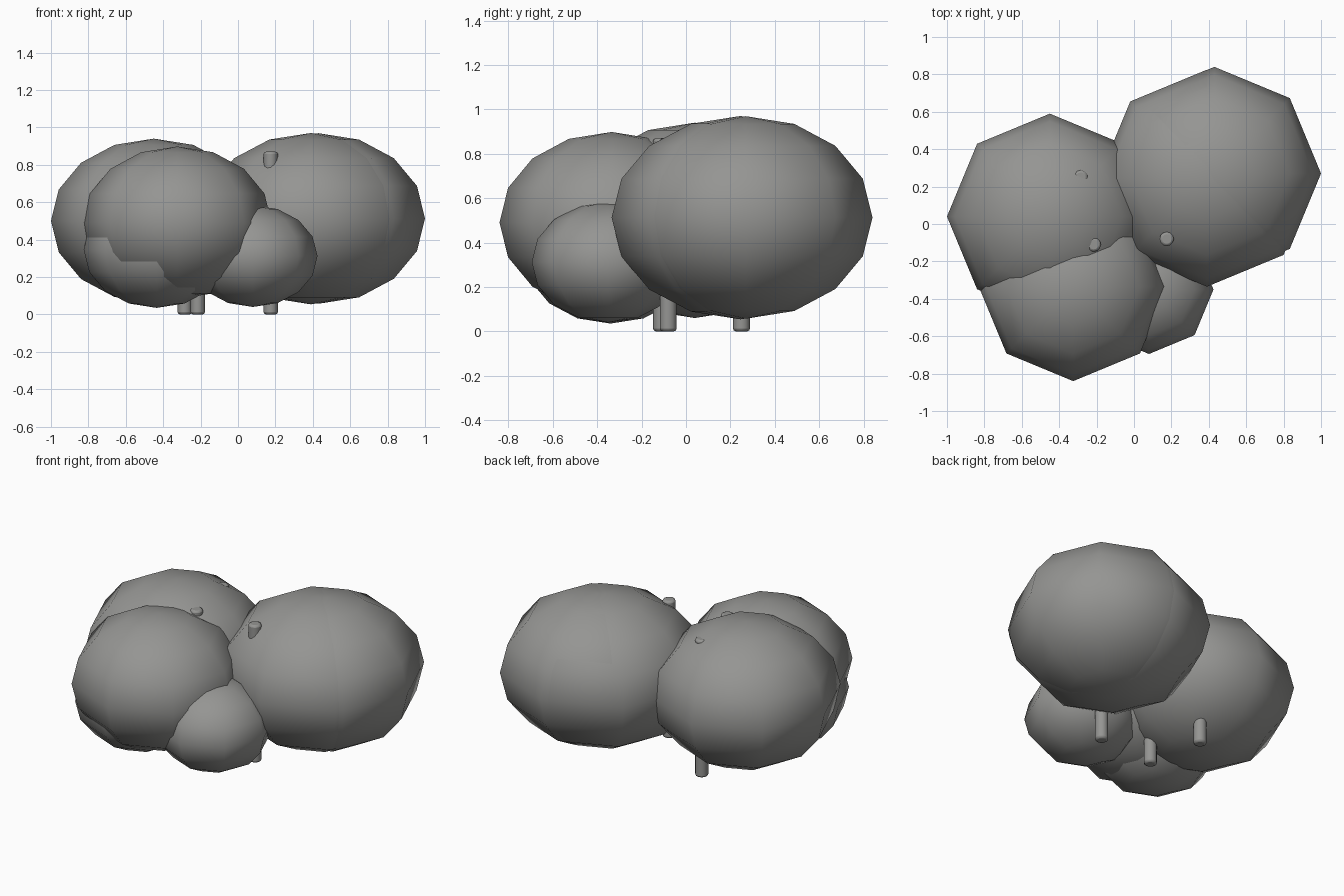
import bpy, math

if "Cube" in bpy.data.objects:
    bpy.data.objects.remove(bpy.data.objects["Cube"])

grey = bpy.data.materials.new("warm_grey")
grey.diffuse_color = (0.30, 0.30, 0.29, 1)
grey.use_nodes = True
grey.node_tree.nodes["Principled BSDF"].inputs["Base Color"].default_value = grey.diffuse_color


def canopy(name, x, y, z, r, rz):
    # Low-poly flattened ball with smooth shading
    bpy.ops.mesh.primitive_uv_sphere_add(segments=8, ring_count=8, radius=1, location=(x, y, z))
    ob = bpy.context.object
    ob.name = name
    ob.scale = (r, r, rz)
    bpy.ops.object.transform_apply(location=False, rotation=False, scale=True)
    bpy.ops.object.shade_smooth()
    ob.data.materials.append(grey)


def trunk(name, x, y, r=0.038, h=0.87):
    # Slim upright post with softened ends
    bpy.ops.mesh.primitive_cylinder_add(vertices=12, radius=r, depth=h, location=(x, y, h / 2))
    ob = bpy.context.object
    ob.name = name
    ob.data.materials.append(grey)
    bev = ob.modifiers.new("soft_ends", 'BEVEL')
    bev.width = 0.012
    bev.segments = 2
    bev.limit_method = 'ANGLE'
    bev.angle_limit = math.radians(50)
    bpy.ops.object.shade_smooth_by_angle(angle=math.radians(40))


# Foliage masses
canopy("right_canopy", 0.43, 0.27, 0.513, 0.57, 0.456)
canopy("right_canopy_inner", 0.39, 0.245, 0.512, 0.58, 0.458)
canopy("left_canopy", -0.45, 0.04, 0.50, 0.55, 0.44)
canopy("front_canopy", -0.325, -0.335, 0.49, 0.505, 0.408)
canopy("front_canopy_lower", -0.435, -0.34, 0.345, 0.39, 0.31)
canopy("small_canopy", 0.08, -0.35, 0.312, 0.345, 0.272)

# Trunks
trunk("right_trunk", 0.175, -0.08)
trunk("front_trunk", -0.215, -0.11)
trunk("left_trunk", -0.285, 0.25)
